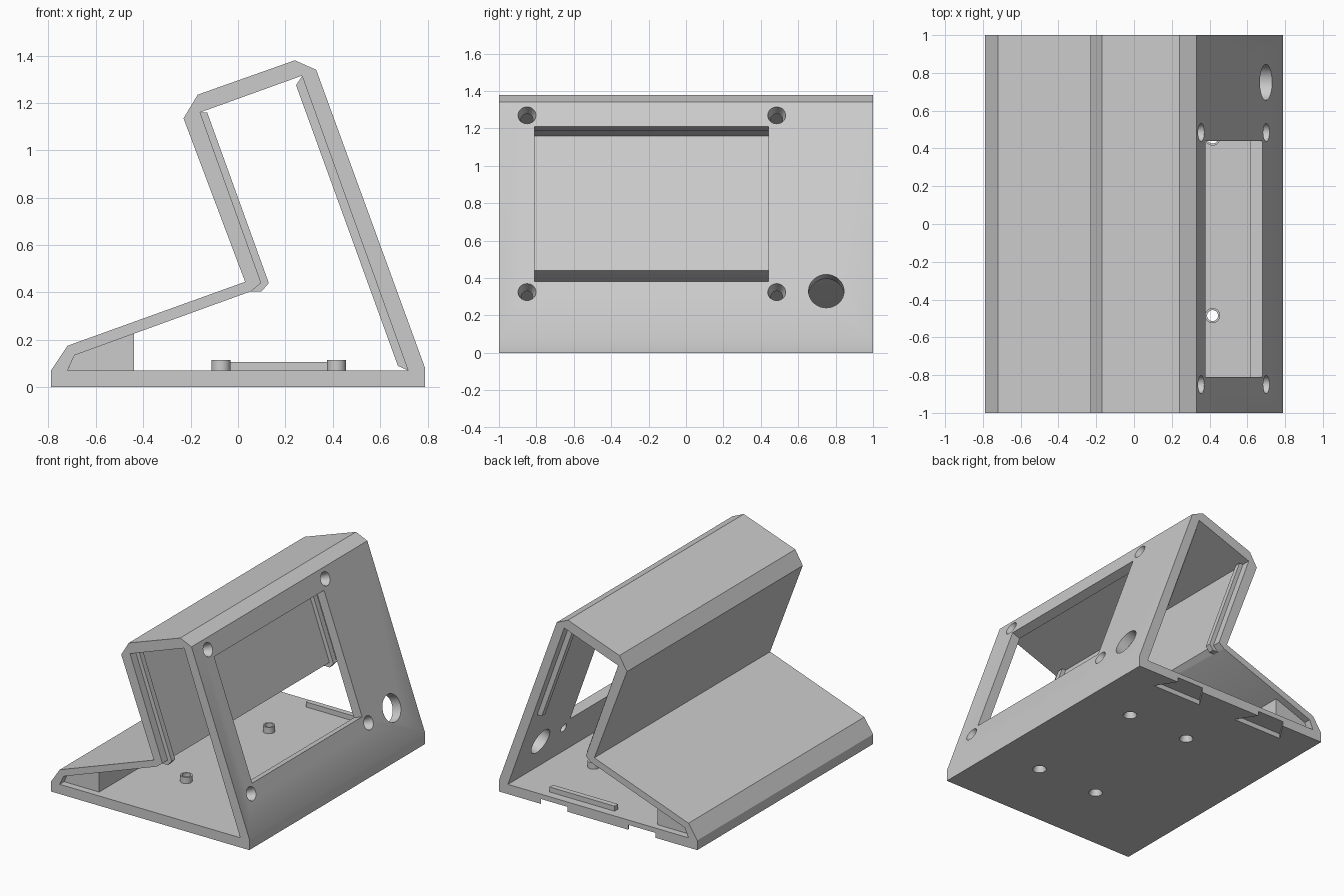
import bpy, bmesh, math
from mathutils import Matrix, Vector

if "Cube" in bpy.data.objects:
    bpy.data.objects.remove(bpy.data.objects["Cube"], do_unlink=True)

GREY = (0.6, 0.6, 0.6, 1.0)
mat = bpy.data.materials.new("plain_grey")
mat.use_nodes = True
mat.diffuse_color = GREY
mat.node_tree.nodes["Principled BSDF"].inputs["Base Color"].default_value = GREY


def finish(name, bm):
    bmesh.ops.recalc_face_normals(bm, faces=bm.faces)
    me = bpy.data.meshes.new(name)
    bm.to_mesh(me)
    bm.free()
    me.materials.append(mat)
    ob = bpy.data.objects.new(name, me)
    bpy.context.collection.objects.link(ob)
    return ob


def extrude(name, points, offset):
    """Prism from 3D points, swept by an offset."""
    bm = bmesh.new()
    face = bm.faces.new([bm.verts.new(p) for p in points])
    res = bmesh.ops.extrude_face_region(bm, geom=[face], use_keep_orig=True)
    moved = [v for v in res["geom"] if isinstance(v, bmesh.types.BMVert)]
    bmesh.ops.translate(bm, verts=moved, vec=offset)
    return finish(name, bm)


def prism_y(name, profile, y0, y1):
    return extrude(name, [(x, y0, z) for x, z in profile], (0, y1 - y0, 0))


def cone(name, r_low, r_high, depth, matrix):
    bm = bmesh.new()
    bmesh.ops.create_cone(bm, cap_ends=True, segments=32, radius1=r_low,
                          radius2=r_high, depth=depth, matrix=matrix)
    return finish(name, bm)


def box(name, size, matrix):
    bm = bmesh.new()
    bmesh.ops.create_cube(bm, size=1, matrix=matrix @ Matrix.Diagonal((*size, 1)))
    return finish(name, bm)


def activate(ob):
    bpy.ops.object.select_all(action="DESELECT")
    ob.select_set(True)
    bpy.context.view_layer.objects.active = ob


def cut(ob, cutter):
    cutter.hide_render = True
    mod = ob.modifiers.new("cut", "BOOLEAN")
    mod.operation = "DIFFERENCE"
    mod.solver = "EXACT"
    mod.object = cutter
    activate(ob)
    bpy.ops.object.modifier_apply(modifier=mod.name)
    bpy.data.objects.remove(cutter, do_unlink=True)


# Folded shell, open at both ends
outer = [(-.79, 0), (.79, 0), (.79, .08), (.33, 1.34), (.24, 1.38),
         (-.17, 1.235), (-.23, 1.135), (.03, .445), (-.72, .175), (-.79, .07)]
inner = [(-.72, .07), (.718, .07), (.27, 1.315), (-.16, 1.16),
         (.098, .44), (.055, .405), (-.69, .135)]
shell = prism_y("enclosure_shell", outer, -1, 1)
cut(shell, prism_y("cavity_cutter", inner, -1.2, 1.2))

# Sloping panel frame for cutters: local z points out of the wall
tilt = Matrix.Rotation(math.atan2(1.26, .46), 4, "Y")


def on_panel(y, z, sink=0.0):
    x = .79 - .46 * (z - .08) / 1.26
    return Matrix.Translation((x, y, z)) @ tilt @ Matrix.Translation((0, 0, -sink))


# Display window, screw holes and cable hole
cut(shell, box("window_cutter", (.883, 1.25, .24), on_panel(-.185, .795)))
for y in (-.85, .485):
    for z in (.325, 1.27):
        cut(shell, cone("screw_cutter", .028, .05, .09, on_panel(y, z, .037)))
cut(shell, cone("cable_cutter", .095, .095, .24, on_panel(.75, .33)))

# Dovetail notches under the rear floor edge
for x in (-.35, .35):
    notch = [(x - .107, 1), (x + .107, 1), (x + .197, .86), (x - .197, .86)]
    notch = [(px, py, -.05) for px, py in notch]
    notch[0:2] = [(x - .1, 1.01, -.05), (x + .1, 1.01, -.05)]
    cut(shell, extrude("notch_cutter", notch, (0, 0, .085)))

# Board standoffs with screw holes through the floor
standoffs = []
for x in (-.072, .416):
    for y in (-.485, .455):
        post = cone("standoff", .04, .04, .047, Matrix.Translation((x, y, .0915)))
        cut(post, cone("bore_cutter", .029, .029, .2, Matrix.Translation((x, y, .09))))
        cut(shell, cone("floor_bore", .029, .029, .2, Matrix.Translation((x, y, .05))))
        cut(shell, cone("floor_sink", .048, .029, .05, Matrix.Translation((x, y, .02))))
        standoffs.append(post)

# Wedge filling the low front corner
wedge = [(-.72, .069), (-.44, .069), (-.44, .226), (-.69, .136)]
prism_y("corner_wedge", wedge, -.95, .95)

# End-panel stop ribs on both walls, and one on the floor
left_rib = [(-.165, 1.16), (-.13, 1.16), (.13, .44), (.1, .405), (.05, .405), (.095, .44)]
right_rib = [(.272, 1.315), (.245, 1.275), (.675, .09), (.72, .07)]
short_rib = [(.272, 1.315), (.245, 1.275), (.49, .6), (.53, .6)]
for end, y in (("front", -.92), ("rear", .92)):
    prism_y(end + "_step_wall_rib", left_rib, y - .02, y + .02)
    prism_y(end + "_panel_rib", right_rib if end == "front" else short_rib,
            y - .02, y + .02)
box("floor_rib", (.52, .04, .037), Matrix.Translation((.17, .92, .0875)))

# Smooth the round parts and soft folds, keep edges sharp
for ob in [shell] + standoffs:
    activate(ob)
    bpy.ops.object.shade_smooth_by_angle(angle=math.radians(30))
